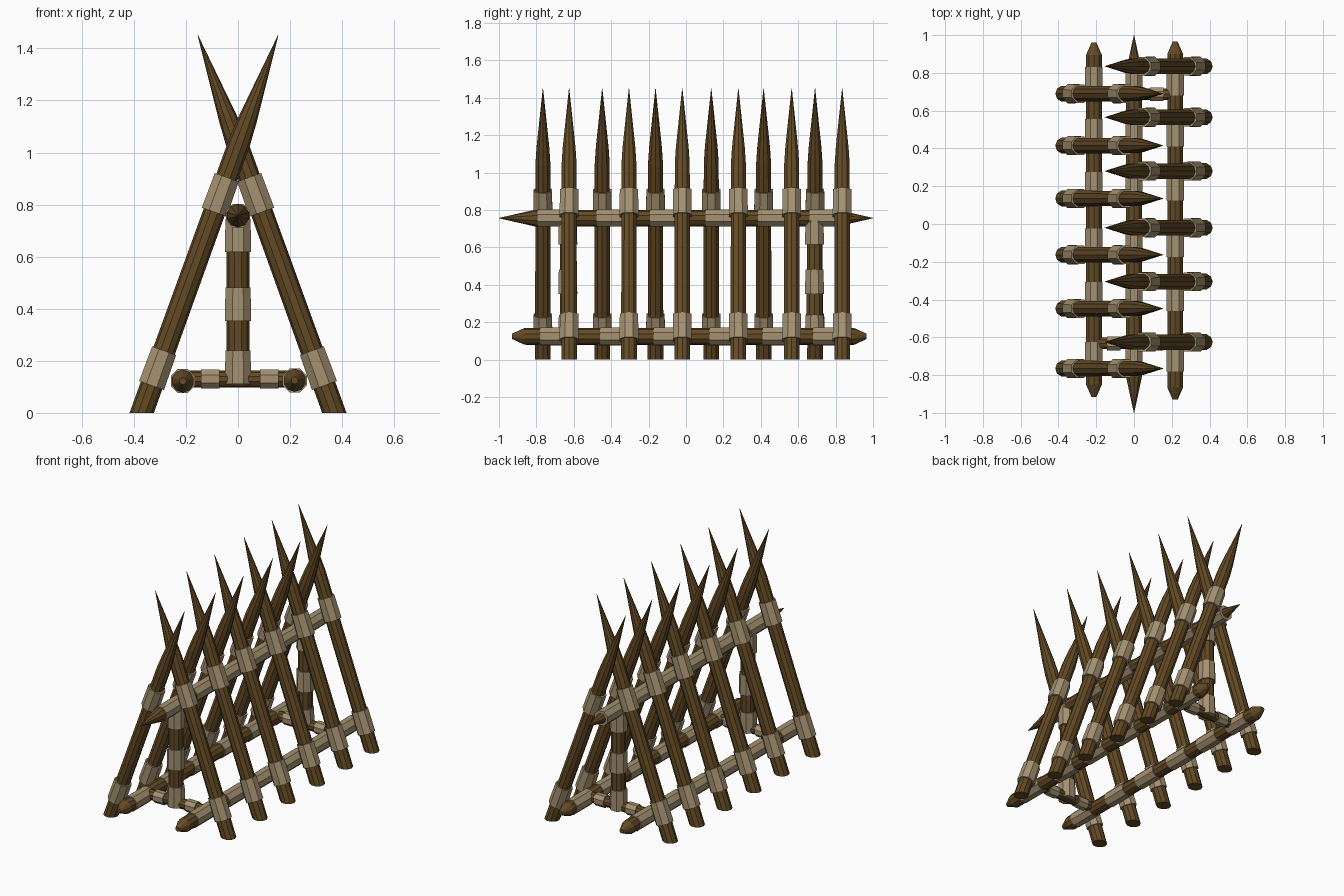
import bpy, bmesh, math
from mathutils import Vector

if "Cube" in bpy.data.objects:
    bpy.data.objects.remove(bpy.data.objects["Cube"])


def material(name, col):
    m = bpy.data.materials.new(name)
    m.diffuse_color = (*col, 1)
    m.use_nodes = True
    m.node_tree.nodes["Principled BSDF"].inputs["Base Color"].default_value = m.diffuse_color
    return m


WOOD = material("brown wood", (0.125, 0.068, 0.018))
ROPE = material("tan binding", (0.37, 0.285, 0.165))


def pole(name, p0, p1, profile, mat, sides=10, flat_foot=False):
    """Lathe a list of (distance along the axis 0..1, radius) between two points."""
    p0, p1 = Vector(p0), Vector(p1)
    axis = (p1 - p0).normalized()
    u = Vector((0, 1, 0)) if abs(axis.y) < 0.9 else Vector((1, 0, 0))
    v = axis.cross(u).normalized()
    bm = bmesh.new()
    rings = []
    for i, (t, r) in enumerate(profile):
        ring = []
        for k in range(sides):
            a = 2 * math.pi * (k + 0.5) / sides
            p = p0.lerp(p1, t) + (u * math.cos(a) + v * math.sin(a)) * r
            if flat_foot and i == 0:
                p -= axis * (p.z / axis.z)
            ring.append(bm.verts.new(p))
        rings.append(ring)
    for a, b in zip(rings, rings[1:]):
        for k in range(sides):
            n = (k + 1) % sides
            bm.faces.new((a[k], a[n], b[n], b[k]))
    bm.faces.new(rings[0][::-1])
    bm.faces.new(rings[-1])
    bmesh.ops.recalc_face_normals(bm, faces=bm.faces)
    me = bpy.data.meshes.new(name)
    bm.to_mesh(me)
    bm.free()
    me.materials.append(mat)
    ob = bpy.data.objects.new(name, me)
    bpy.context.collection.objects.link(ob)
    return ob


def binding(name, p0, p1, r0, r1=None):
    pole(name, p0, p1, [(0, r0), (1, r1 or r0)], ROPE, sides=8)


RIGHT_Y = [0.835, 0.565, 0.28, -0.02, -0.305, -0.625]
LEFT_Y = [0.69, 0.415, 0.135, -0.163, -0.448, -0.765]

# leaning stakes with their bindings
for side, name, ys in ((1, "right", RIGHT_Y), (-1, "left", LEFT_Y)):
    foot_x, tip_x, height = 0.37 * side, -0.154 * side, 1.45
    for y in ys:
        foot, tip = Vector((foot_x, y, 0)), Vector((tip_x, y, height))
        pole(name + "_stake", foot, tip,
             [(0, 0.044), (0.72, 0.042), (0.78, 0.036), (1, 0.001)], WOOD, flat_foot=True)
        for part, z in (("lower", 0.172), ("upper", 0.838)):
            a, b = (foot.lerp(tip, (z + d) / height) for d in (-0.067, 0.067))
            binding(f"{name}_stake_{part}_binding", a, b, 0.055, 0.053)


# long rails along y
def rail(name, x, z, y0, y1, cut, tip_r):
    n = cut / (y1 - y0)
    pole(name, (x, y0, z), (x, y1, z),
         [(0, tip_r), (n, 0.044), (1 - n, 0.044), (1, tip_r)], WOOD)


rail("top_rail", 0, 0.757, -1, 1, 0.19, 0.001)
rail("left_bottom_rail", -0.212, 0.122, -0.915, 0.96, 0.065, 0.014)
rail("right_bottom_rail", 0.218, 0.125, -0.93, 0.965, 0.065, 0.014)

# bindings around the rails beside each stake
for ya, yb in zip(RIGHT_Y, LEFT_Y):
    binding("top_rail_binding", (0, yb - 0.03, 0.757), (0, ya + 0.03, 0.757), 0.05)
    binding("right_rail_binding", (0.218, ya - 0.155, 0.125), (0.218, ya + 0.03, 0.125), 0.05)
    binding("left_rail_binding", (-0.212, yb - 0.03, 0.122), (-0.212, yb + 0.14, 0.122), 0.05)

# end frames: post and cross bar
for name, y in (("front", -0.632), ("back", 0.687)):
    pole(name + "_post", (0, y, 0.115), (0, y, 0.757), [(0, 0.044), (1, 0.043)], WOOD)
    for z0, z1 in ((0.11, 0.24), (0.352, 0.482), (0.617, 0.745)):
        binding(name + "_post_binding", (0, y, z0), (0, y, z1), 0.055, 0.052)
    pole(name + "_cross_bar", (-0.212, y, 0.13), (0.218, y, 0.13),
         [(0, 0.032), (1, 0.032)], WOOD)
    for x0, x1 in ((-0.142, -0.072), (0.085, 0.155)):
        binding(name + "_cross_bar_binding", (x0, y, 0.13), (x1, y, 0.13), 0.04)
